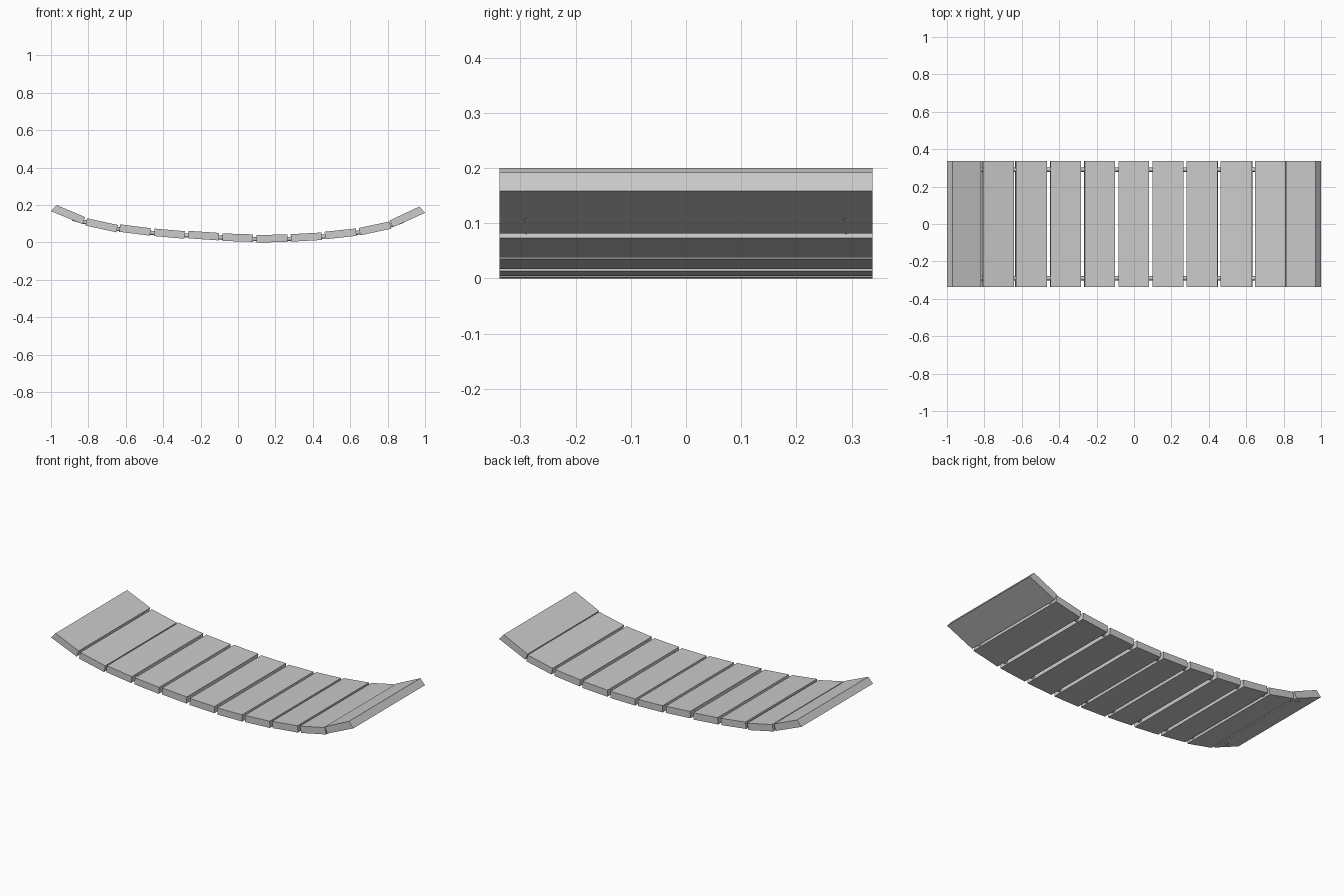
import bpy
from mathutils import Vector

if "Cube" in bpy.data.objects:
    bpy.data.objects.remove(bpy.data.objects["Cube"])

HALF_WIDTH = 0.338
THICK = 0.04

# Underside line of each plank: x start, z start, x end, z end
LINES = [
    (-1.0, 0.167, -0.832, 0.098), (-0.815, 0.090, -0.650, 0.054),
    (-0.635, 0.057, -0.471, 0.036), (-0.449, 0.034, -0.288, 0.020),
    (-0.266, 0.022, -0.105, 0.011), (-0.083, 0.008, 0.080, 0.003),
    (0.100, 0.000, 0.264, 0.002), (0.284, 0.004, 0.448, 0.013),
    (0.467, 0.017, 0.634, 0.035), (0.654, 0.038, 0.819, 0.073),
    (0.828, 0.081, 1.0, 0.158),
]


def plank(name, profile):
    """Extrude an x-z profile across the full width."""
    n = len(profile)
    verts = [(x, y, z) for y in (-HALF_WIDTH, HALF_WIDTH) for x, z in profile]
    faces = [tuple(range(n)), tuple(range(2 * n - 1, n - 1, -1))]
    faces += [(i, i + n, (i + 1) % n + n, (i + 1) % n) for i in range(n)]
    mesh = bpy.data.meshes.new(name)
    mesh.from_pydata(verts, [], faces)
    obj = bpy.data.objects.new(name, mesh)
    bpy.context.collection.objects.link(obj)


def cable(name, y, points):
    """Round cable threaded through the planks."""
    curve = bpy.data.curves.new(name, 'CURVE')
    curve.dimensions = '3D'
    curve.bevel_depth = 0.011
    curve.bevel_resolution = 2
    curve.use_fill_caps = True
    spline = curve.splines.new('POLY')
    spline.points.add(len(points) - 1)
    for p, (x, z) in zip(spline.points, points):
        p.co = (x, y, z, 1)
    obj = bpy.data.objects.new(name, curve)
    bpy.context.collection.objects.link(obj)


# Deck planks, the two end ones with slanted outer edges
for i, (x0, z0, x1, z1) in enumerate(LINES):
    a, b = Vector((x0, z0)), Vector((x1, z1))
    d = (b - a).normalized()
    up = Vector((-d.y, d.x)) * THICK
    top_a, top_b = a + up, b + up
    if i == 0:
        top_a = Vector((-0.97, 0.2))
    if i == len(LINES) - 1:
        top_b = Vector((0.97, 0.192))
    plank(f"plank_{i + 1}", [a, b, top_b, top_a])

# Two cables passing through the gaps
path = [(-0.885, 0.127)]
for l, r in zip(LINES, LINES[1:]):
    path.append(((l[2] + r[0]) / 2, (l[3] + r[1]) / 2 + 0.016))
path.append((0.885, 0.116))
for side, y in (("front", -0.29), ("back", 0.29)):
    cable(f"{side}_cable", y, path)
